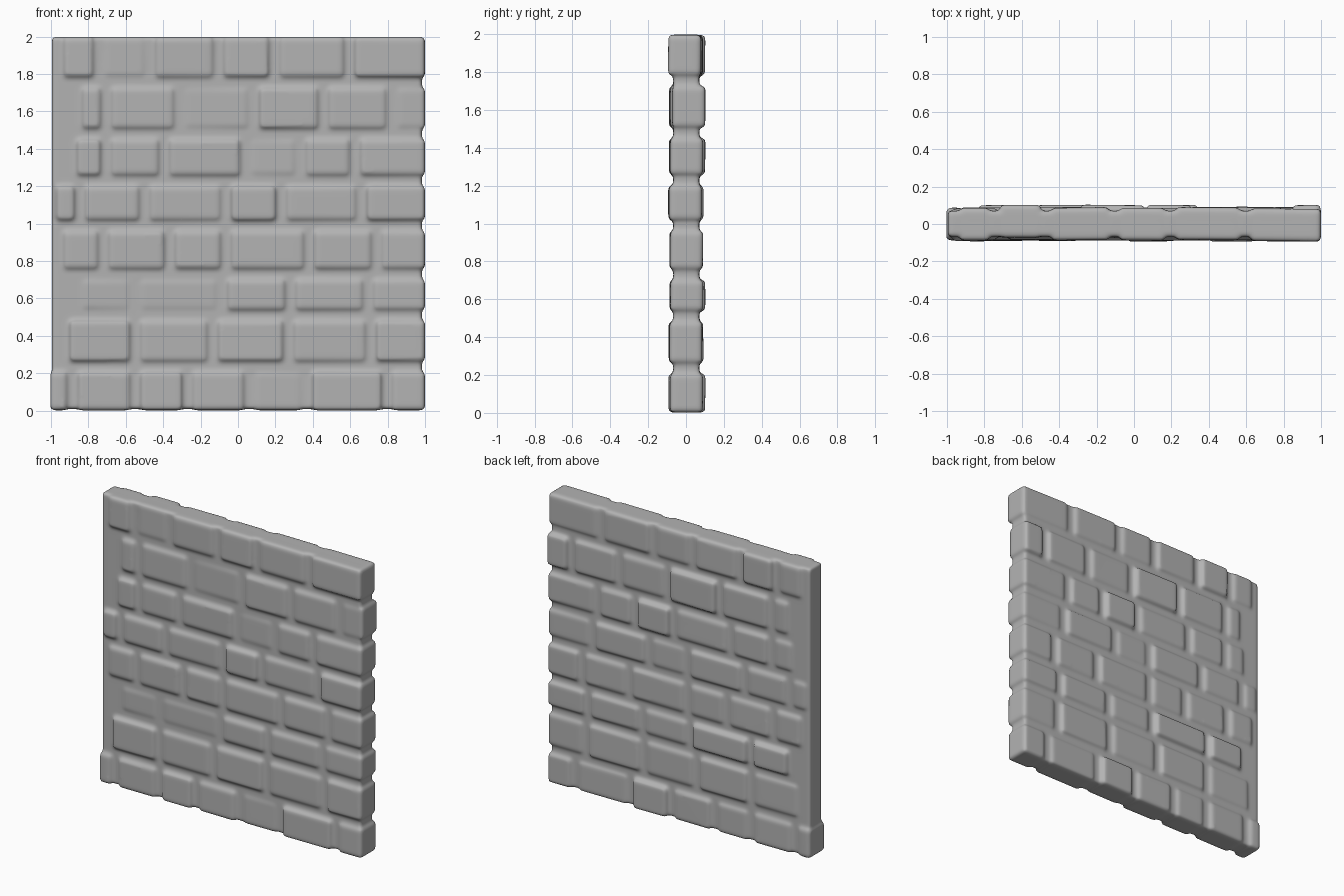
import bpy, bmesh, math, random
from mathutils import Matrix, Vector

if "Cube" in bpy.data.objects:
    bpy.data.objects.remove(bpy.data.objects["Cube"])

random.seed(4)

# Mid heights of the mortar beds, and mid positions of the upright joints in each row
BEDS = [-.025, .235, .51, .73, .99, 1.23, 1.48, 1.755, 2.025]
JOINTS = [
    [-1.03, -.885, -.55, -.27, .06, .37, .795],
    [-.93, -.55, -.135, .27, .71],
    [-.86, -.55, -.085, .28, .695],
    [-.96, -.72, -.365, -.065, .38, .74],
    [-1, -.845, -.5, -.065, .23, .66],
    [-.89, -.705, -.395, .04, .335, .625],
    [-.86, -.705, -.315, .085, .455, .82],
    [-.96, -.745, -.47, -.105, .195, .595],
]
# Stones pushed towards the back, by row
SUNKEN = {0: [4], 2: [0, 1], 5: [3], 6: [2, 5], 7: [1]}
GAP = 0.027
THICK = 0.174


def add_block(bm, lo, hi, bevel, tilt=0.0):
    """Rounded block between two corners, slightly tilted."""
    lo, hi = Vector(lo), Vector(hi)
    rot = (Matrix.Rotation(random.uniform(-tilt, tilt), 4, 'X')
           @ Matrix.Rotation(random.uniform(-tilt, tilt), 4, 'Z'))
    mat = Matrix.Translation((lo + hi) / 2) @ rot @ Matrix.Diagonal((*(hi - lo), 1))
    verts = bmesh.ops.create_cube(bm, size=1, matrix=mat)["verts"]
    edges = list({e for v in verts for e in v.link_edges})
    bmesh.ops.bevel(bm, geom=edges, offset=bevel, segments=3, profile=0.5, affect='EDGES')


bm = bmesh.new()
# Mortar core
add_block(bm, (-.995, -.067, .008), (.983, .07, 1.998), 0.015)
# Stones run right through the wall, each pushed forward or back
for row, joints in enumerate(JOINTS):
    z0, z1 = BEDS[row] + GAP, BEDS[row + 1] - GAP
    for i, (a, b) in enumerate(zip(joints, joints[1:] + [1 + GAP])):
        sunken = i in SUNKEN.get(row, [])
        front = 0.073 if sunken else random.uniform(0.083, 0.094)
        add_block(bm, (a + GAP, -front, z0), (b - GAP, THICK - front, z1), 0.02, math.radians(0.7))

mesh = bpy.data.meshes.new("stone_wall")
bm.to_mesh(mesh)
bm.free()
wall = bpy.data.objects.new("stone_wall", mesh)
bpy.context.collection.objects.link(wall)

# Grey stone
stone = bpy.data.materials.new("grey stone")
stone.diffuse_color = (0.45, 0.45, 0.45, 1)
stone.use_nodes = True
stone.node_tree.nodes["Principled BSDF"].inputs["Base Color"].default_value = stone.diffuse_color
mesh.materials.append(stone)

# Fuse stones and mortar into one softly worn surface
fuse = wall.modifiers.new("fuse", 'REMESH')
fuse.mode = 'VOXEL'
fuse.voxel_size = 0.011
worn = wall.modifiers.new("worn", 'SMOOTH')
worn.factor = 0.5
worn.iterations = 4
bpy.context.view_layer.objects.active = wall
wall.select_set(True)
for name in ("fuse", "worn"):
    bpy.ops.object.modifier_apply(modifier=name)
bpy.ops.object.shade_smooth()
